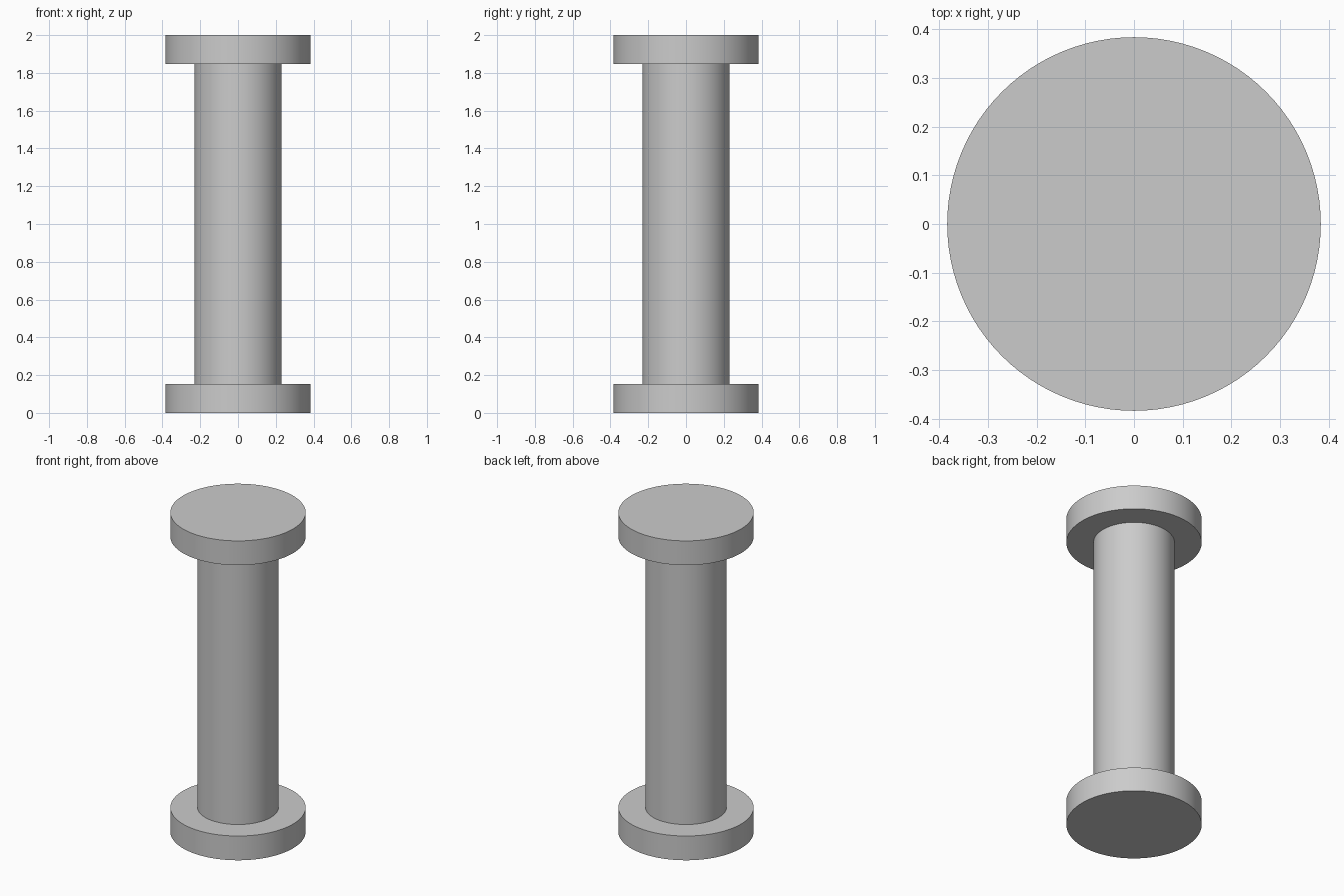
import bpy
import math

cube = bpy.data.objects.get("Cube")
if cube:
    bpy.data.objects.remove(cube, do_unlink=True)

HEIGHT = 2.0
FLANGE_RADIUS = 0.384
FLANGE_THICKNESS = 0.152
CORE_RADIUS = 0.23

# Single plain grey material
grey = bpy.data.materials.new("plain_grey")
grey.use_nodes = True
colour = (0.6, 0.6, 0.6, 1.0)
grey.diffuse_color = colour
for node in grey.node_tree.nodes:
    if node.type == "BSDF_PRINCIPLED":
        node.inputs["Base Color"].default_value = colour


def add_disc(name, radius, bottom, top):
    """Upright smooth cylinder between two heights."""
    bpy.ops.mesh.primitive_cylinder_add(
        vertices=96, radius=radius, depth=top - bottom,
        location=(0, 0, (bottom + top) / 2))
    obj = bpy.context.object
    obj.name = name
    obj.data.materials.append(grey)
    bpy.ops.object.shade_smooth_by_angle(angle=math.radians(30))
    return obj


# Round end plates and the shaft between them
add_disc("bottom_flange", FLANGE_RADIUS, 0, FLANGE_THICKNESS)
add_disc("core_shaft", CORE_RADIUS, FLANGE_THICKNESS, HEIGHT - FLANGE_THICKNESS)
add_disc("top_flange", FLANGE_RADIUS, HEIGHT - FLANGE_THICKNESS, HEIGHT)
